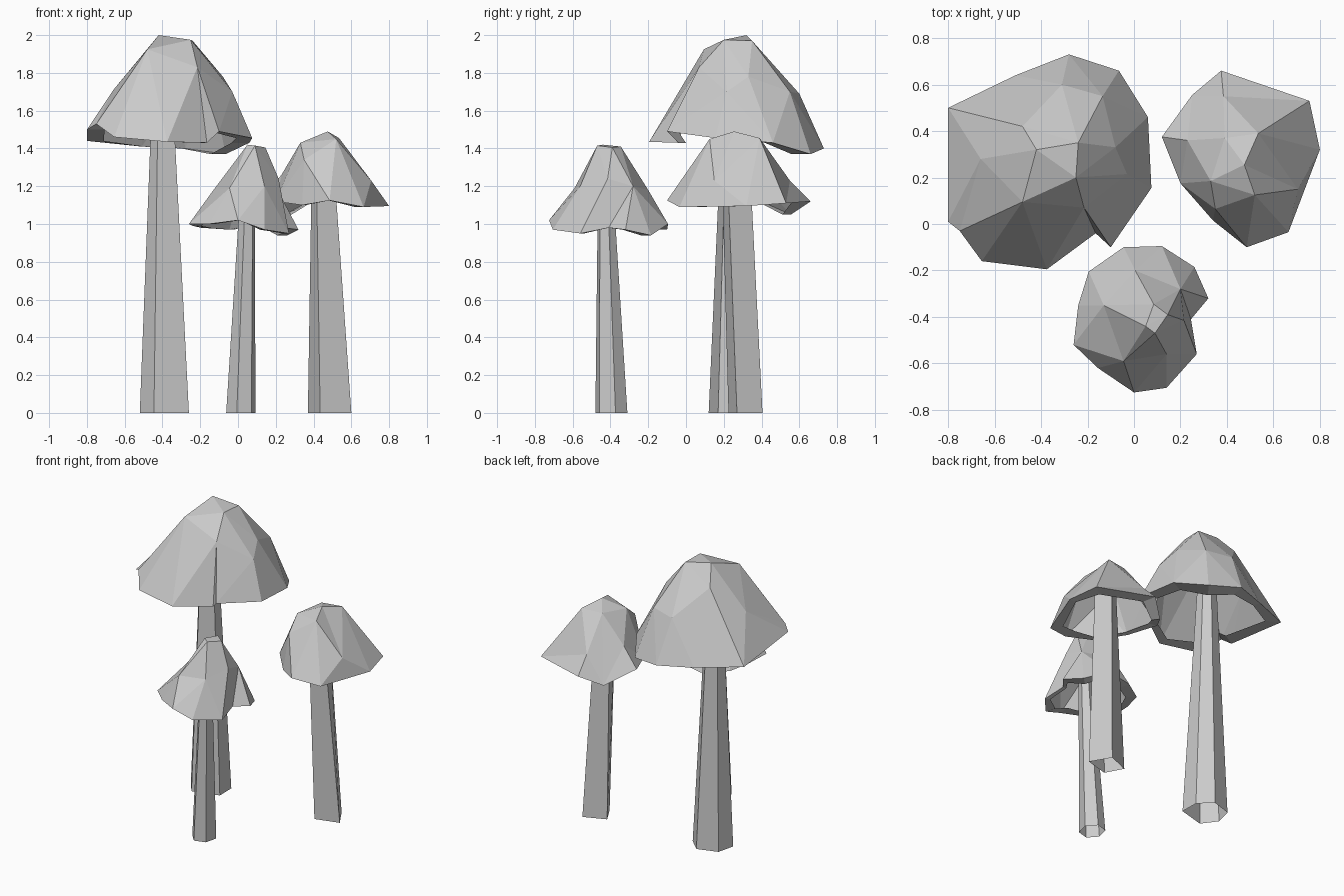
import bpy, bmesh, math
from mathutils import Vector
from mathutils.geometry import delaunay_2d_cdt


def finish(name, bm):
    mesh = bpy.data.meshes.new(name)
    bm.to_mesh(mesh)
    bm.free()
    ob = bpy.data.objects.new(name, mesh)
    bpy.context.collection.objects.link(ob)
    return ob


def ring(c, r, sides, phase):
    return [(c[0] + r[0] * math.cos(phase + i * math.tau / sides),
             c[1] + r[1] * math.sin(phase + i * math.tau / sides)) for i in range(sides)]


def stem(name, low, high, height):
    # tapered, slightly leaning faceted stalk, open at the foot
    bm = bmesh.new()
    a = [bm.verts.new((x, y, 0)) for x, y in low]
    b = [bm.verts.new((x, y, height)) for x, y in high]
    for i in range(len(a)):
        j = (i + 1) % len(a)
        bm.faces.new((a[i], a[j], b[j], b[i]))
    return finish(name, bm)


def cap(name, rim, crown, hub, hole, inset=0.87, creases=[]):
    # faceted dome over an uneven rim, hollow, with a lip turned inwards
    pts = [Vector(p) for p in rim + crown]
    n = len(rim)
    loop = [(i, (i + 1) % n) for i in range(n)]
    _, _, tris, orig, _, _ = delaunay_2d_cdt([p.xy for p in pts], loop + creases, [], 1, 1e-5)
    bm = bmesh.new()
    vs = [bm.verts.new(p) for p in pts]
    for t in tris:
        bm.faces.new([vs[orig[i][0]] for i in t])
    inner = []
    for p in pts[:n]:
        d = p.xy - Vector(hub)
        q = Vector(hub) + d.normalized() * min(d.length * inset, hole)
        inner.append(bm.verts.new((q.x, q.y, p.z)))
    for i, j in loop:
        bm.faces.new((vs[j], vs[i], inner[i], inner[j]))
    bm.normal_update()
    # dome faces up, lip faces down
    for k, f in enumerate(bm.faces):
        if (f.normal.z > 0) != (k < len(tris)):
            f.normal_flip()
    return finish(name, bm)


# Tall mushroom
cap("tall_cap",
    [(-.80, .50, 1.44), (-.80, .01, 1.50), (-.75, -.03, 1.53), (-.655, -.16, 1.46),
     (-.375, -.195, 1.435), (-.165, -.04, 1.43), (-.10, -.10, 1.49), (.075, .155, 1.455),
     (.06, .46, 1.43), (-.065, .66, 1.37), (-.28, .73, 1.40), (-.51, .64, 1.41)],
    [(-.42, .32, 2.0), (-.24, .35, 1.97), (-.25, .20, 1.975), (-.48, .095, 1.925),
     (-.215, .07, 1.83), (-.08, .33, 1.78), (-.03, .215, 1.70), (-.135, .55, 1.70),
     (-.31, .60, 1.69), (-.48, .42, 1.88), (-.66, .28, 1.71)],
    (-.38, .26), .38, creases=[(16, 6)])
foot = [(-.52, .22), (-.445, .12), (-.26, .17), (-.262, .30), (-.35, .385), (-.49, .34)]
stem("tall_stem", foot, [(-.40 + (x + .39) * .42, .25 + (y - .25) * .42) for x, y in foot], 1.68)

# Middle mushroom
cap("middle_cap",
    [(.375, .66, 1.12), (.25, .555, 1.05), (.12, .375, 1.13), (.20, .175, 1.12),
     (.34, .015, 1.10), (.485, -.10, 1.125), (.665, -.035, 1.09), (.80, .32, 1.095),
     (.755, .53, 1.11)],
    [(.475, .255, 1.49), (.39, .37, 1.45), (.535, .39, 1.455), (.33, .185, 1.43),
     (.52, .125, 1.45), (.35, .065, 1.34), (.705, .15, 1.23), (.23, .36, 1.26),
     (.385, .55, 1.23)],
    (.46, .28), .29)
stem("middle_stem", [(.435, .225), (.60, .27), (.52, .405), (.37, .345)],
     [(.415, .19), (.51, .22), (.47, .34), (.39, .29)], 1.28)

# Short mushroom
cap("short_cap",
    [(-.195, -.205, .98), (-.24, -.35, .99), (-.26, -.52, 1.0), (-.155, -.62, 1.0),
     (0, -.725, 1.02), (.14, -.705, .97), (.27, -.56, .95), (.245, -.41, .98),
     (.32, -.32, .97), (.26, -.185, .94), (.12, -.095, 1.0), (-.045, -.10, .97)],
    [(.05, -.44, 1.42), (.085, -.345, 1.41), (.145, -.39, 1.405), (.09, -.47, 1.415),
     (.005, -.20, 1.18), (-.13, -.35, 1.18), (-.045, -.59, 1.19), (.14, -.56, 1.2),
     (.215, -.415, 1.24), (.20, -.28, 1.2)],
    (.04, -.41), .24)
stem("short_stem", ring((.015, -.395), (.08, .088), 6, .25),
     ring((.05, -.425), (.04, .043), 6, .25), 1.16)
